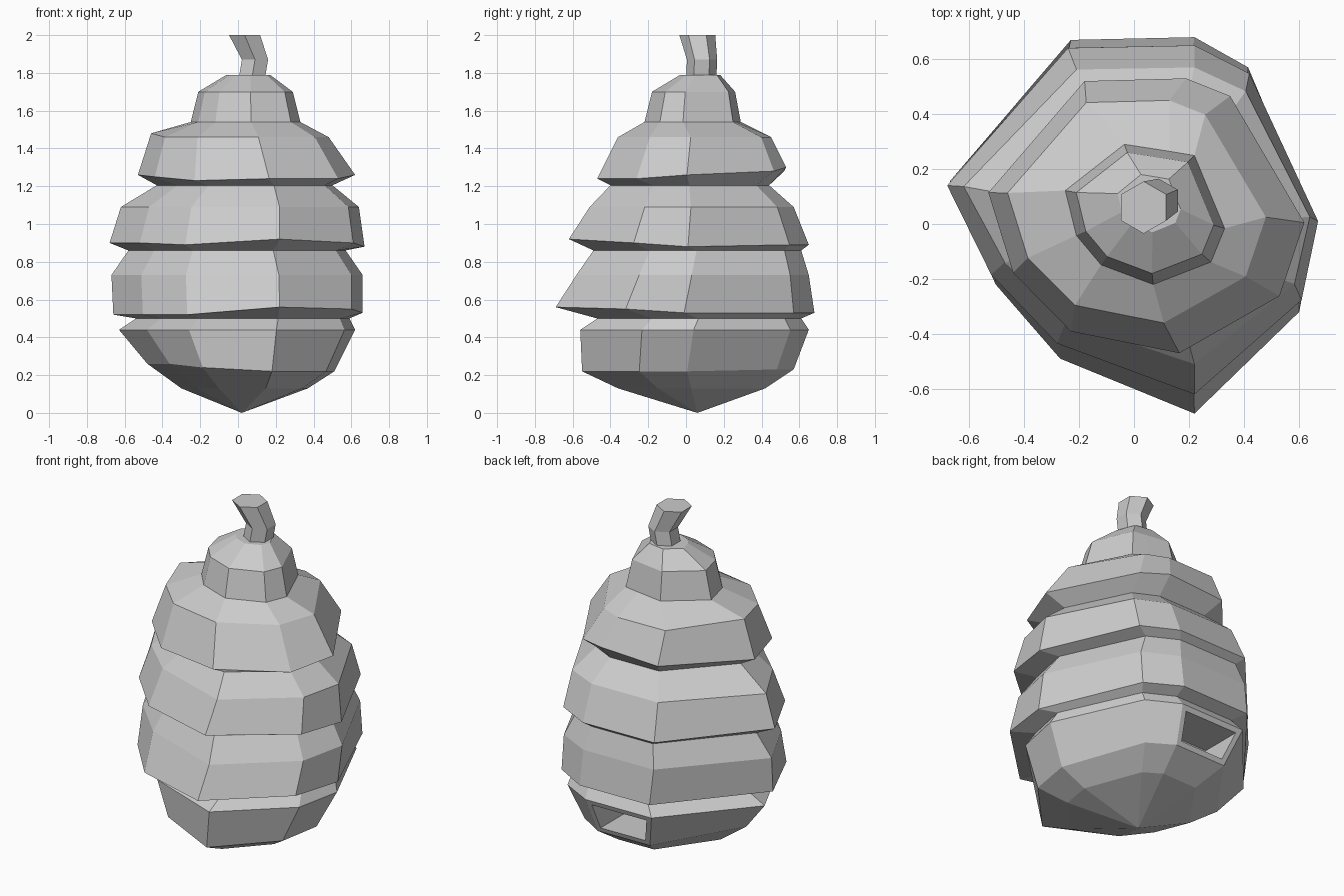
import bpy, bmesh, math
from mathutils import Vector

if "Cube" in bpy.data.objects:
    bpy.data.objects.remove(bpy.data.objects["Cube"])

clay = bpy.data.materials.new("pale_grey")
clay.diffuse_color = (0.6, 0.6, 0.6, 1)
clay.use_nodes = True
clay.node_tree.nodes["Principled BSDF"].inputs["Base Color"].default_value = clay.diffuse_color

# Irregular nine-sided outlines, counter-clockwise from the left
CROWN = [(-.25, .125), (-.21, -.035), (-.12, -.14), (.07, -.21), (.28, -.13),
         (.33, -.01), (.22, .25), (.13, .265), (-.035, .29)]
UPPER = [(-.53, .12), (-.44, -.175), (-.23, -.39), (.165, -.47), (.53, -.26),
         (.62, .01), (.35, .475), (.19, .54), (-.18, .53)]
LOWER = [(-.68, .14), (-.52, -.21), (-.28, -.48), (.22, -.68), (.61, -.31),
         (.67, 0), (.42, .58), (.22, .69), (-.24, .68)]
LEVEL = [0] * 9

# Each level: outline, height, x and y extents, wobble of the rim
LEVELS = [
    (LOWER, .13, -.30, .37, -.36, .42, LEVEL),
    (LOWER, .23, -.48, .51, -.55, .57, [.03, .03, .01, -.01, -.01, -.01, 0, 0, 0]),
    (LOWER, .44, -.63, .62, -.56, .65, LEVEL),
    (LOWER, .50, -.54, .59, -.47, .61, LEVEL),
    (LOWER, .53, -.66, .66, -.69, .68, [-.01, -.01, -.01, .03, .02, 0, 0, 0, 0]),
    (LOWER, .73, -.67, .66, -.58, .65, LEVEL),
    (LOWER, .86, -.58, .57, -.49, .61, LEVEL),
    (LOWER, .90, -.68, .67, -.62, .65, [0, 0, -.01, .02, 0, -.02, -.01, -.01, -.01]),
    (LOWER, 1.09, -.62, .64, -.51, .57, LEVEL),
    (LOWER, 1.205, -.43, .50, -.40, .44, LEVEL),
    (UPPER, 1.25, -.53, .62, -.47, .53, [.01, 0, -.02, -.01, -.01, .01, .03, .05, .03]),
    (UPPER, 1.46, -.46, .48, -.36, .45, [.02, 0, 0, 0, 0, 0, 0, 0, 0]),
    (CROWN, 1.54, -.25, .33, -.22, .29, LEVEL),
    (CROWN, 1.70, -.21, .29, -.18, .26, LEVEL),
    (CROWN, 1.79, -.06, .17, -.03, .18, LEVEL),
]


def fit(value, values, low, high):
    a, b = min(values), max(values)
    return low + (value - a) / (b - a) * (high - low)


def loft(bm, rings):
    """Join rings with quads; return the faces of each band."""
    bands = []
    for low, high in zip(rings, rings[1:]):
        n = len(low)
        bands.append([bm.faces.new((low[i], low[(i + 1) % n], high[(i + 1) % n], high[i]))
                      for i in range(n)])
    bm.faces.new(rings[-1])
    return bands


def finish(bm, name):
    bmesh.ops.recalc_face_normals(bm, faces=bm.faces[:])
    mesh = bpy.data.meshes.new(name)
    bm.to_mesh(mesh)
    bm.free()
    mesh.materials.append(clay)
    bpy.context.collection.objects.link(bpy.data.objects.new(name, mesh))


# Hive body: stacked flaring tiers, closed to a point underneath
bm = bmesh.new()
rings = []
for shape, z, x0, x1, y0, y1, wobble in LEVELS:
    xs, ys = zip(*shape)
    rings.append([bm.verts.new((fit(x, xs, x0, x1), fit(y, ys, y0, y1), z + dz))
                  for (x, y), dz in zip(shape, wobble)])
bands = loft(bm, rings)
tip = bm.verts.new((.02, .06, 0))
for i in range(9):
    bm.faces.new((tip, rings[0][(i + 1) % 9], rings[0][i]))

# Entrance: recessed panel at the back of the bottom tier
door = bands[1][7]
bm.normal_update()
bmesh.ops.inset_region(bm, faces=[door], thickness=.03, use_even_offset=True)
hole = bmesh.ops.extrude_face_region(bm, geom=[door])
bmesh.ops.translate(bm, vec=Vector((0, -.25, 0)),
                    verts=[g for g in hole["geom"] if isinstance(g, bmesh.types.BMVert)])
if door.is_valid:
    bm.faces.remove(door)
finish(bm, "hive_body")

# Stem: bent six-sided stub
bm = bmesh.new()
stem = [(.07, .08, 1.75, .08), (.09, .085, 1.87, .08), (.035, .06, 2.0, .095)]
rings = [[bm.verts.new((cx + r * math.sin(k * math.pi / 3), cy + r * math.cos(k * math.pi / 3), z))
          for k in range(6)] for cx, cy, z, r in stem]
loft(bm, rings)
bm.faces.new(rings[0])
finish(bm, "stem")
